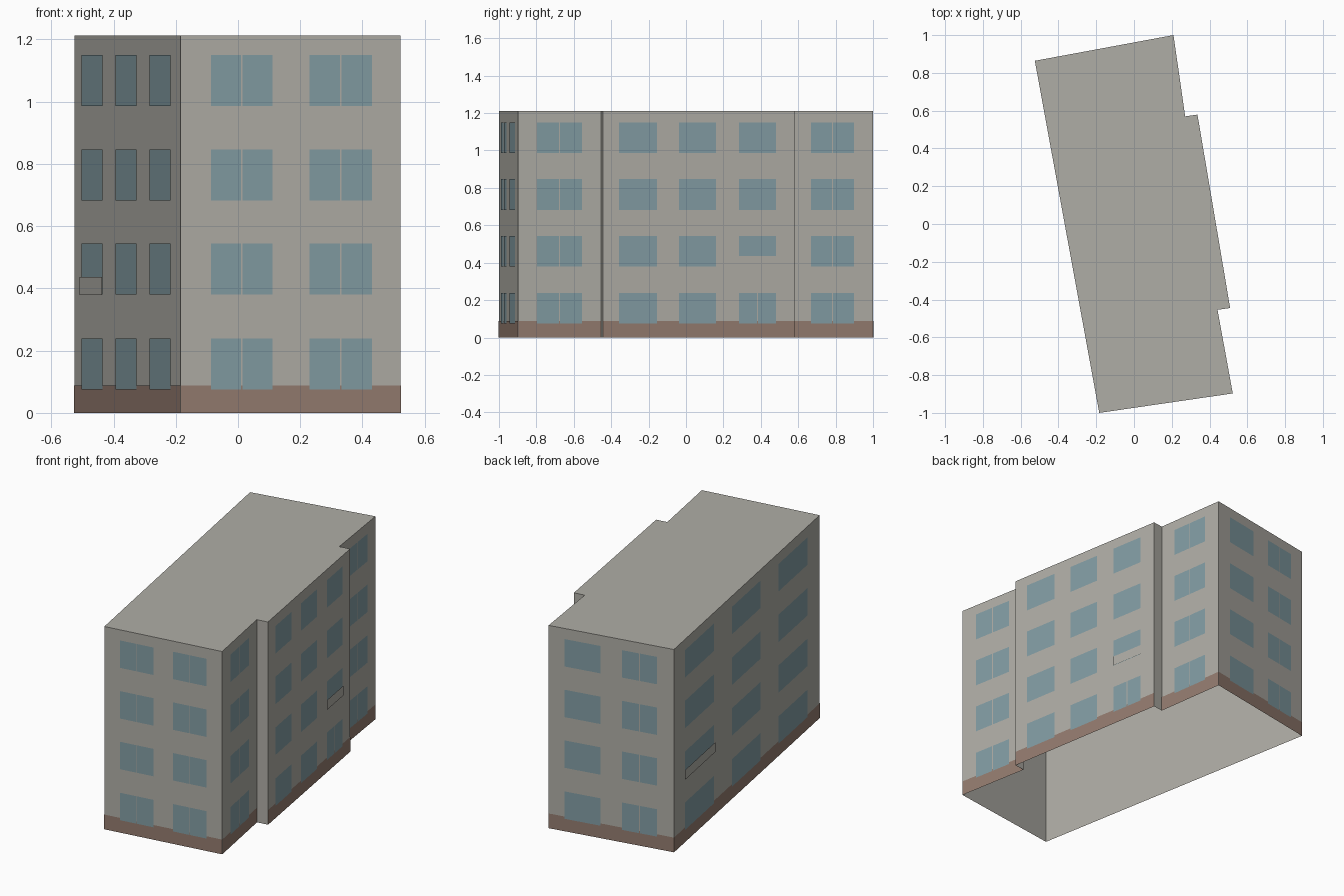
import bpy
from mathutils import Vector

cube = bpy.data.objects.get("Cube")
if cube:
    bpy.data.objects.remove(cube, do_unlink=True)

HEIGHT = 1.212
BAND = 0.088
WINDOW_H = 0.164
SILLS = [0.075, 0.38, 0.683, 0.986]
GAP = 0.005


def material(name, color):
    m = bpy.data.materials.new(name)
    m.use_nodes = True
    m.diffuse_color = (*color, 1)
    m.node_tree.nodes["Principled BSDF"].inputs["Base Color"].default_value = (*color, 1)
    return m


plaster = material("grey plaster", (0.43, 0.42, 0.38))
glass = material("blue glass", (0.225, 0.335, 0.37))
brick = material("brown base", (0.295, 0.2, 0.16))


def mesh_object(name, verts, faces, mat):
    me = bpy.data.meshes.new(name)
    me.from_pydata(verts, [], faces)
    me.materials.append(mat)
    me.update()
    ob = bpy.data.objects.new(name, me)
    bpy.context.scene.collection.objects.link(ob)
    return ob


def plates(name, start, end, rects, offset, mat):
    """Flat rectangles (t0, t1, z0, z1) held just outside one wall."""
    a, b = Vector((*start, 0)), Vector((*end, 0))
    d = b - a
    out = Vector((d.y, -d.x, 0)).normalized() * offset
    verts, faces = [], []
    for t0, t1, z0, z1 in rects:
        n = len(verts)
        for t, z in ((t0, z0), (t1, z0), (t1, z1), (t0, z1)):
            verts.append(a + d * t + out + Vector((0, 0, z)))
        faces.append((n, n + 1, n + 2, n + 3))
    return mesh_object(name, verts, faces, mat)


# Footprint corners, counter-clockwise from the front left
P = [(-0.184, -1.0), (0.523, -0.897), (0.442, -0.454), (0.509, -0.445),
     (0.336, 0.579), (0.271, 0.57), (0.209, 1.0), (-0.525, 0.864)]

# Shell: walls and roof, open underneath
N = len(P)
shell_verts = [(x, y, z) for z in (0, HEIGHT) for x, y in P]
shell_faces = [(i, (i + 1) % N, N + (i + 1) % N, N + i) for i in range(N)]
shell_faces.append(tuple(range(N, 2 * N)))
mesh_object("building_shell", shell_verts, shell_faces, plaster)

# Each wall: name, first corner, measuring axis, windows (from, to, rows split in two)
ALL, NONE, GROUND = (0, 1, 2, 3), (), (0,)
WALLS = [
    ("front", 0, 0, [(-0.088, 0.111, ALL), (0.23, 0.43, ALL)]),
    ("right_front", 1, 1, [(-0.797, -0.557, ALL)]),
    ("right_middle", 3, 1, [(-0.358, -0.155, NONE), (-0.037, 0.16, NONE), (0.283, 0.48, GROUND)]),
    ("right_back", 5, 1, [(0.668, 0.898, ALL)]),
    ("back", 6, 0, [(0.114, -0.095, NONE), (-0.223, -0.428, ALL)]),
    ("left", 7, 0, [(-0.5, -0.432, NONE), (-0.39, -0.323, NONE), (-0.281, -0.214, GROUND)]),
]

for name, i, axis, windows in WALLS:
    a, b = P[i], P[(i + 1) % N]
    length = (Vector(b) - Vector(a)).length
    half_gap = GAP / 2 / length
    plates(name + "_base_band", a, b, [(0, 1, 0, BAND)], 0.0015, brick)
    rects = []
    for u0, u1, split in windows:
        t0, t1 = ((u - a[axis]) / (b[axis] - a[axis]) for u in (u0, u1))
        for row, z in enumerate(SILLS):
            if row in split:
                mid = (t0 + t1) / 2
                spans = [(t0, mid - half_gap), (mid + half_gap, t1)]
            else:
                spans = [(t0, t1)]
            rects += [(s, e, z, z + WINDOW_H) for s, e in spans]
    plates(name + "_windows", a, b, rects, 0.003, glass)

# Apron panels covering the lower part of two first-floor windows
for name, i, axis, u0, u1 in (("right_apron_panel", 3, 1, 0.28, 0.483),
                              ("left_apron_panel", 7, 0, -0.502, -0.43)):
    a, b = P[i], P[(i + 1) % N]
    t0, t1 = ((u - a[axis]) / (b[axis] - a[axis]) for u in (u0, u1))
    plates(name, a, b, [(t0, t1, 0.379, 0.437)], 0.007, plaster)
